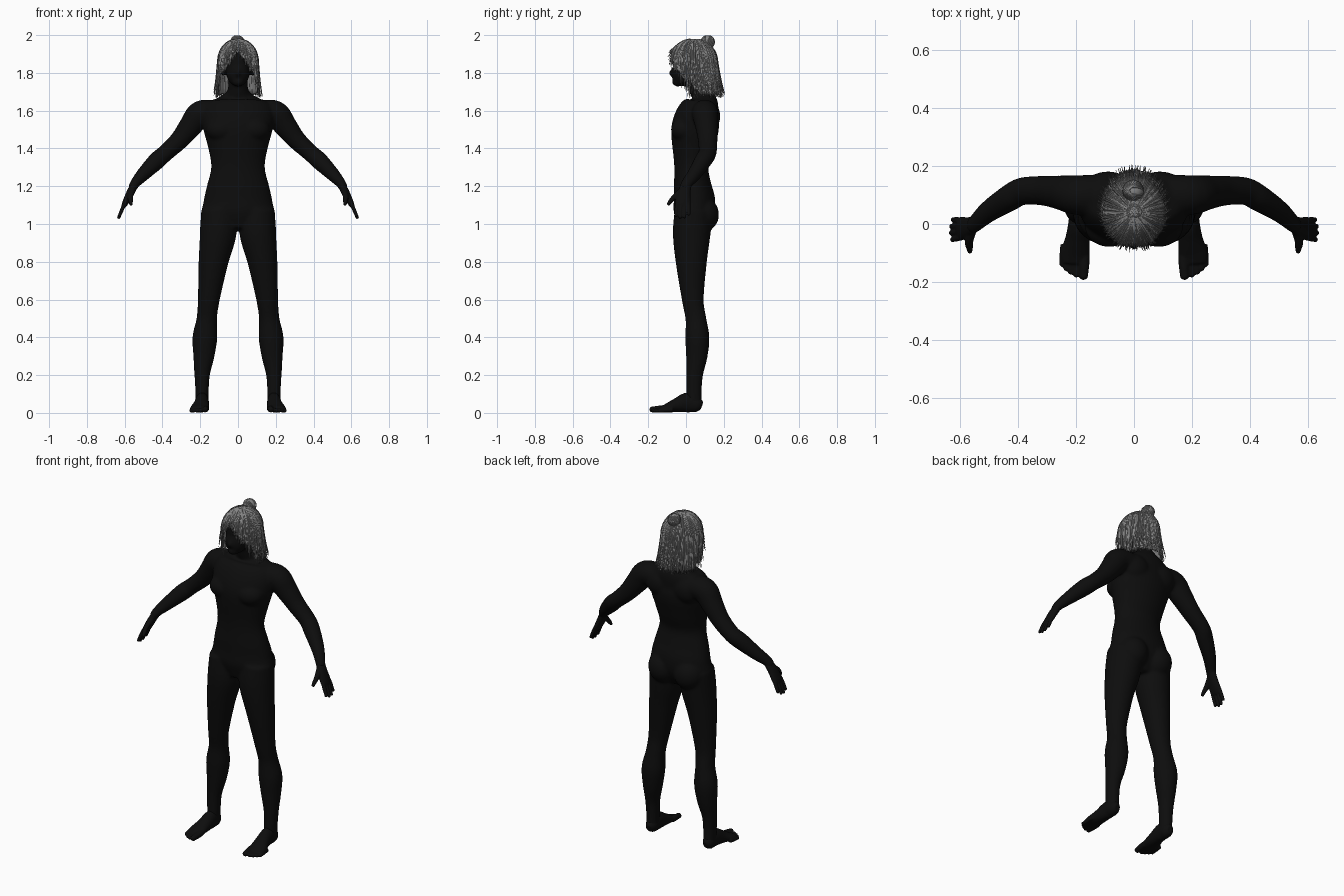
import bpy, bmesh, math, random
from mathutils import Vector, Matrix

random.seed(4)
if "Cube" in bpy.data.objects:
    bpy.data.objects.remove(bpy.data.objects["Cube"], do_unlink=True)


def material(name, value):
    m = bpy.data.materials.new(name)
    m.use_nodes = True
    col = (value, value, value, 1)
    m.diffuse_color = col
    m.node_tree.nodes["Principled BSDF"].inputs["Base Color"].default_value = col
    return m


SKIN = material("black_skin", 0.004)
HAIR = material("grey_hair", 0.24)


def spline(rows, steps=5):
    """Catmull-Rom through rows of (x, y, z, half width, half depth)."""
    out, n = [], len(rows)
    for i in range(n - 1):
        a, b, c, d = (rows[max(0, min(n - 1, i + k))] for k in (-1, 0, 1, 2))
        for s in range(steps):
            t = s / steps
            out.append([0.5 * (2 * q + (r - p) * t + (2 * p - 5 * q + 4 * r - w) * t * t
                        + (3 * q - p - 3 * r + w) * t ** 3) for p, q, r, w in zip(a, b, c, d)])
    return out + [list(rows[-1])]


def tube(bm, rows, ref=(0, 1, 0), side=1, sides=24):
    """Closed loft of ellipses; the half depth lies along ref."""
    pts = spline(rows)
    rings = []
    for i, p in enumerate(pts):
        tan = Vector(pts[min(i + 1, len(pts) - 1)][:3]) - Vector(pts[max(i - 1, 0)][:3])
        across = tan.cross(Vector(ref)).normalized()
        deep = across.cross(tan).normalized()
        ring = []
        for k in range(sides):
            a = math.tau * k / sides
            v = Vector(p[:3]) + across * p[3] * math.cos(a) + deep * p[4] * math.sin(a)
            ring.append(bm.verts.new((v.x * side, v.y, v.z)))
        rings.append(ring)
    for r, s in zip(rings, rings[1:]):
        for k in range(sides):
            j = (k + 1) % sides
            bm.faces.new((r[k], r[j], s[j], s[k]))
    bm.faces.new(rings[0])
    bm.faces.new(rings[-1])


def ball(bm, loc, size):
    bmesh.ops.create_uvsphere(bm, u_segments=24, v_segments=16, radius=1,
                              matrix=Matrix.Translation(loc) @ Matrix.Diagonal((*size, 1)))


def finger(bm, start, end, r, ref):
    """Round-tipped digit."""
    mid = [(p + q) / 2 for p, q in zip(start, end)]
    tube(bm, [(*start, r, r), (*mid, r, r), (*end, r * 0.85, r * 0.85)], ref, sides=12)
    ball(bm, end, (r * 0.88,) * 3)


def finish(bm, name, mat):
    bmesh.ops.recalc_face_normals(bm, faces=bm.faces)
    me = bpy.data.meshes.new(name)
    bm.to_mesh(me)
    bm.free()
    me.materials.append(mat)
    me.shade_smooth()
    ob = bpy.data.objects.new(name, me)
    bpy.context.collection.objects.link(ob)
    return ob


def fuse(ob, voxel, rounds, mirror=False):
    """Blend overlapping pieces into one smooth skin."""
    m = ob.modifiers.new("fuse", 'REMESH')
    m.mode, m.voxel_size, m.use_smooth_shade = 'VOXEL', voxel, True
    m = ob.modifiers.new("soften", 'SMOOTH')
    m.factor, m.iterations = 0.5, rounds
    if mirror:
        ob.modifiers.new("mirror", 'MIRROR')


# Body: torso, neck, limbs
bm = bmesh.new()
tube(bm, [(0, .03, .97, .09, .07), (0, .04, 1.05, .185, .105), (0, .045, 1.12, .182, .11),
          (0, .035, 1.2, .165, .1), (0, .028, 1.3, .142, .09), (0, .037, 1.4, .157, .11),
          (0, .047, 1.5, .183, .125), (0, .065, 1.58, .19, .115), (0, .09, 1.64, .165, .085),
          (0, .09, 1.675, .09, .06), (0, .075, 1.71, .055, .055), (0, .05, 1.8, .05, .055)],
     sides=40)
for s in (1, -1):
    tube(bm, [(.1, .04, 1.07, .095, .1), (.105, .03, .95, .097, .1), (.13, .028, .8, .079, .083),
              (.155, .036, .6, .058, .058), (.165, .052, .5, .054, .055), (.175, .06, .4, .066, .064),
              (.181, .057, .3, .056, .057), (.19, .046, .2, .041, .044), (.19, .042, .1, .035, .041),
              (.19, .042, .03, .034, .042)], side=s)
    tube(bm, [(.1, .1, 1.59, .06, .07), (.195, .1, 1.585, .07, .069), (.25, .108, 1.52, .062, .06),
              (.31, .115, 1.445, .051, .052), (.385, .113, 1.375, .045, .048),
              (.43, .09, 1.335, .047, .046), (.5, .045, 1.265, .037, .038),
              (.545, .005, 1.215, .027, .031), (.56, -.008, 1.185, .023, .03)], side=s)
    ball(bm, (s * .085, .085, 1.05), (.088, .09, .095))      # buttock
    ball(bm, (s * .085, -.01, 1.5), (.085, .07, .065))       # chest muscle
    ball(bm, (s * .09, .12, 1.57), (.085, .062, .08))        # shoulder blade
    ball(bm, (s * .08, .03, 1.81), (.01, .018, .03))         # ear
# Head
ball(bm, (0, .035, 1.855), (.08, .1, .1))
ball(bm, (0, -.015, 1.8), (.062, .063, .072))
ball(bm, (0, -.045, 1.755), (.032, .03, .028))
ball(bm, (0, -.075, 1.8), (.013, .016, .02))
fuse(finish(bm, "body", SKIN), .008, 8)

# Hands
bm = bmesh.new()
tube(bm, [(.54, .006, 1.222, .021, .026), (.57, -.01, 1.165, .021, .034),
          (.595, -.016, 1.115, .017, .041), (.606, -.018, 1.092, .012, .037)])
for i, length in enumerate((.9, 1.03, 1, .8)):
    y = -.047 + i * .02
    finger(bm, (.6, y, 1.11), (.6 + .03 * length, y * 1.15, 1.11 - .072 * length), .0105, (0, 1, 0))
tube(bm, [(.56, -.025, 1.175, .016, .016), (.57, -.06, 1.145, .014, .015),
          (.568, -.082, 1.12, .012, .012), (.567, -.097, 1.1, .008, .008)], (1, 0, 0), sides=12)
fuse(finish(bm, "hands", SKIN), .004, 3, True)

# Feet
bm = bmesh.new()
tube(bm, [(.188, .083, .035, .018, .022), (.19, .06, .043, .033, .041), (.19, .01, .055, .036, .053),
          (.195, -.05, .04, .042, .038), (.203, -.1, .026, .05, .024),
          (.205, -.135, .018, .046, .016)], (0, 0, 1))
for x, y, r in ((.174, -.178, .018), (.2, -.174, .0125), (.218, -.165, .012),
                (.234, -.153, .0115), (.248, -.139, .011)):
    finger(bm, (x - .004, y + .07, r + .006), (x, y, r), r, (0, 0, 1))
fuse(finish(bm, "feet", SKIN), .0045, 3, True)


# Hair: domed shell with a centre parting, covered in fine strands
TOP, EAR = 1.978, 1.86


def hem(a):
    """Height of the hair edge; a = 0 faces the front."""
    d = abs(math.degrees(math.atan2(math.sin(a), math.cos(a))))
    keys = [(0, 1.925), (20, 1.875), (40, 1.82), (65, 1.79), (85, 1.73), (100, 1.69), (180, 1.69)]
    for (p, u), (q, v) in zip(keys, keys[1:]):
        if d <= q:
            return u + (v - u) * (d - p) / (q - p)
    return 1.69


def scalp(a, z, grow=0.0):
    if z > EAR:
        w, drop = .104 * math.sqrt(max(0, 1 - ((z - EAR) / (TOP - EAR)) ** 2)), 0
    else:
        drop = (EAR - z) / .17
        w = .104 + .009 * drop
    w += grow
    return Vector((w * math.sin(a), .04 + .013 * drop - w * 1.18 * math.cos(a), z + grow * .5))


bm = bmesh.new()
COLS, ROWS = 160, 18
grid = []
for r in range(ROWS + 1):
    u = .01 + .99 * r / ROWS
    row = []
    for c in range(COLS):
        a = math.tau * c / COLS
        low = hem(a) + .006 * math.sin(c * 2.3)
        row.append(bm.verts.new(scalp(a, TOP - (TOP - low) * u ** 1.8, .0015 * math.sin(c * 1.9))))
    grid.append(row)
for p, q in zip(grid, grid[1:]):
    for c in range(COLS):
        d = (c + 1) % COLS
        bm.faces.new((p[c], q[c], q[d], p[d]))
bm.faces.new(grid[0])
shell = finish(bm, "hair_shell", HAIR)
thick = shell.modifiers.new("thickness", 'SOLIDIFY')
thick.thickness, thick.offset = .008, -1

cu = bpy.data.curves.new("hair_strands", 'CURVE')
cu.dimensions, cu.bevel_depth, cu.bevel_resolution = '3D', .0028, 0
for i in range(520):
    a0 = random.uniform(-math.pi, math.pi)
    low = hem(a0) - random.uniform(0, .025)
    if .9 < abs(a0) < 1.6:                      # loose locks beside the face
        low -= random.uniform(0, .07)
    low = max(low, 1.668)
    drift, lift = random.uniform(-.1, .1), random.uniform(0, .004)
    flare = random.choice((0, 0, 0, .012))
    sp = cu.splines.new('POLY')
    n = 11
    sp.points.add(n - 1)
    for k in range(n):
        u = .08 + .92 * k / (n - 1)
        p = scalp(a0 + drift * u * u, TOP - (TOP - low) * u ** 1.8, lift + flare * u ** 6)
        sp.points[k].co = (*p, 1)
        sp.points[k].radius = 1 if k < n - 3 else (n - k) / 3.5
cu.materials.append(HAIR)
bpy.context.collection.objects.link(bpy.data.objects.new("hair_strands", cu))

# Bun, wound with coils
BUN = Vector((-.003, .115, 1.963))
bm = bmesh.new()
ball(bm, BUN, (.036, .037, .035))
finish(bm, "hair_bun", HAIR)
cu = bpy.data.curves.new("bun_coils", 'CURVE')
cu.dimensions, cu.bevel_depth, cu.bevel_resolution = '3D', .003, 1
for k in range(12):
    turn = Matrix.Rotation(math.pi * k / 12, 3, 'Z') @ Matrix.Rotation(1.2, 3, 'X')
    sp = cu.splines.new('POLY')
    sp.points.add(27)
    sp.use_cyclic_u = True
    for j, pt in enumerate(sp.points):
        t = math.tau * j / 28
        pt.co = (*(BUN + turn @ Vector((.0355 * math.cos(t), .0355 * math.sin(t), 0))), 1)
cu.materials.append(HAIR)
bpy.context.collection.objects.link(bpy.data.objects.new("bun_coils", cu))
